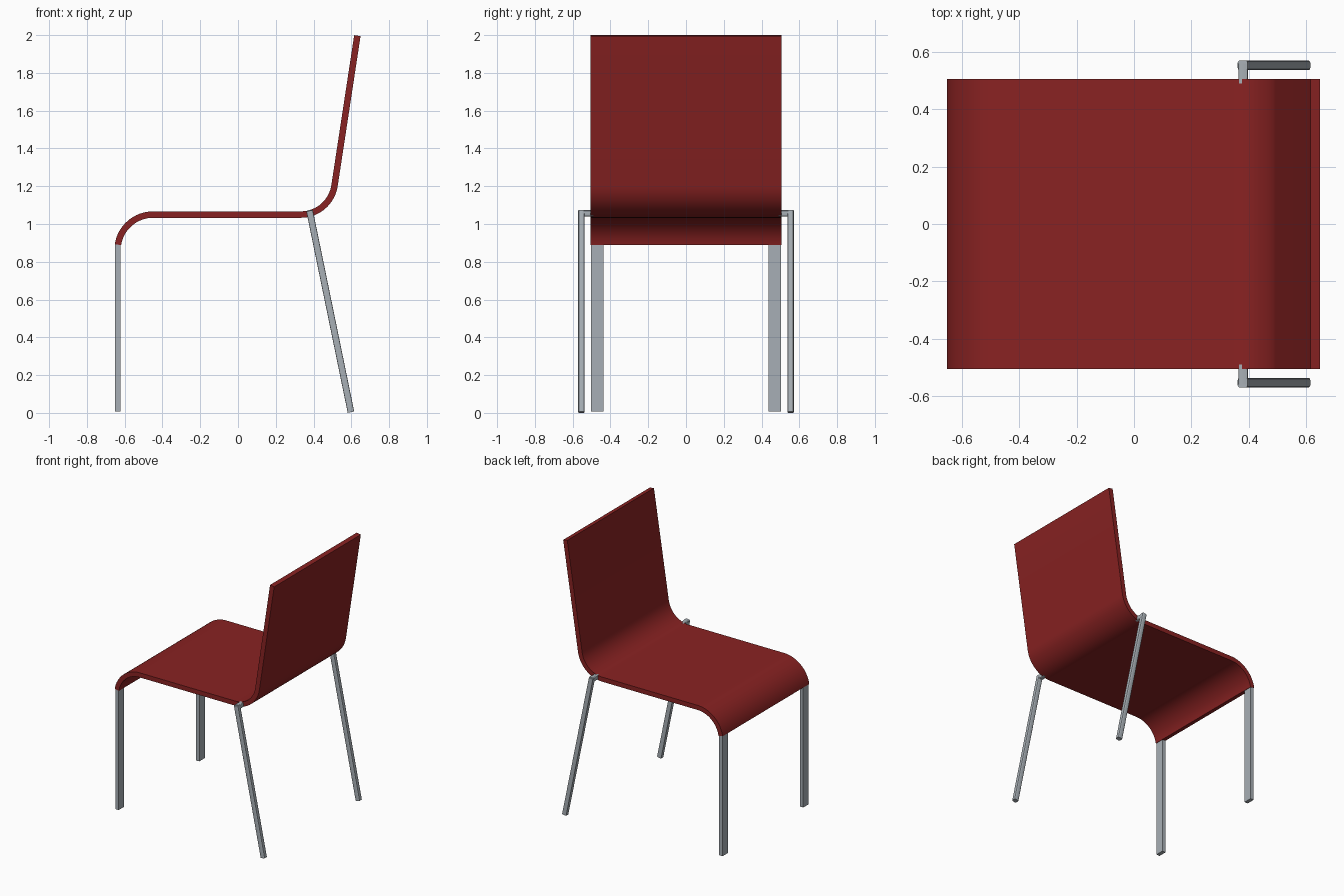
import bpy, bmesh, math
from mathutils import Vector, Matrix

if "Cube" in bpy.data.objects:
    bpy.data.objects.remove(bpy.data.objects["Cube"])


def material(name, rgb):
    m = bpy.data.materials.new(name)
    m.diffuse_color = (*rgb, 1)
    m.use_nodes = True
    m.node_tree.nodes["Principled BSDF"].inputs["Base Color"].default_value = m.diffuse_color
    return m


RED = material("deep red", (0.25, 0.016, 0.016))
STEEL = material("grey steel", (0.39, 0.43, 0.465))


def add_object(name, bm, mat):
    bmesh.ops.recalc_face_normals(bm, faces=bm.faces)
    mesh = bpy.data.meshes.new(name)
    bm.to_mesh(mesh)
    bm.free()
    ob = bpy.data.objects.new(name, mesh)
    bpy.context.collection.objects.link(ob)
    mesh.materials.append(mat)
    bpy.ops.object.select_all(action='DESELECT')
    ob.select_set(True)
    bpy.context.view_layer.objects.active = ob
    bpy.ops.object.shade_smooth_by_angle(angle=math.radians(30))
    return ob


def bar(name, a, b, width, depth, bevel=0.0):
    """Rectangular bar from a to b; depth runs along y for upright bars."""
    a, b = Vector(a), Vector(b)
    axis = (b - a).normalized()
    side = Vector((1, 0, 0)) if abs(axis.y) > 0.9 else Vector((0, 1, 0))
    other = side.cross(axis)
    rot = Matrix((other, side, axis)).transposed().to_4x4()
    bm = bmesh.new()
    bmesh.ops.create_cube(bm, size=1)
    bmesh.ops.scale(bm, vec=(width, depth, (b - a).length), verts=bm.verts)
    if bevel:
        long_edges = [e for e in bm.edges
                      if abs(e.verts[0].co.z - e.verts[1].co.z) > 1e-4]
        bmesh.ops.bevel(bm, geom=long_edges, offset=bevel, segments=3,
                        profile=0.5, affect='EDGES')
    bm.transform(Matrix.Translation((a + b) / 2) @ rot)
    return add_object(name, bm, STEEL)


# Bent sheet: seat with front lip and backrest, as one offset profile
HALF_WIDTH, HALF_THICK, SEAT_Z, STEPS = 0.505, 0.017, 1.05, 16
FRONT_R, BACK_R = 0.189, 0.18
FRONT_X, BACK_X = -0.449, 0.333
BEND = math.radians(81)
path = []  # (x, z, tangent angle)
for i in range(STEPS + 1):
    t = BEND * (1 - i / STEPS)
    path.append((FRONT_X - FRONT_R * math.sin(t),
                 SEAT_Z - FRONT_R * (1 - math.cos(t)), t))
for i in range(STEPS + 1):
    t = BEND * i / STEPS
    path.append((BACK_X + BACK_R * math.sin(t),
                 SEAT_Z + BACK_R * (1 - math.cos(t)), t))
path.append((0.632, 1.997, BEND))

outline = [(x - HALF_THICK * math.sin(t), z + HALF_THICK * math.cos(t)) for x, z, t in path]
outline += [(x + HALF_THICK * math.sin(t), z - HALF_THICK * math.cos(t)) for x, z, t in reversed(path)]
bm = bmesh.new()
face = bm.faces.new([bm.verts.new((x, -HALF_WIDTH, z)) for x, z in outline])
ext = bmesh.ops.extrude_face_region(bm, geom=[face])
bmesh.ops.translate(bm, vec=(0, 2 * HALF_WIDTH, 0),
                    verts=[v for v in ext["geom"] if isinstance(v, bmesh.types.BMVert)])
add_object("seat_and_backrest", bm, RED)

# Legs on both sides
for s, label in ((-1, "near"), (1, "far")):
    bar(f"front_leg_{label}", (-0.636, s * 0.47, 0.007), (-0.636, s * 0.47, 0.898), 0.028, 0.064)
    bar(f"back_leg_{label}", (0.598, s * 0.5535, 0.004), (0.379, s * 0.5535, 1.07), 0.035, 0.034, 0.008)
    # Short peg joining the back leg to the seat edge
    bar(f"back_leg_peg_{label}", (0.381, s * 0.49, 1.056), (0.381, s * 0.56, 1.056), 0.034, 0.032, 0.006)
